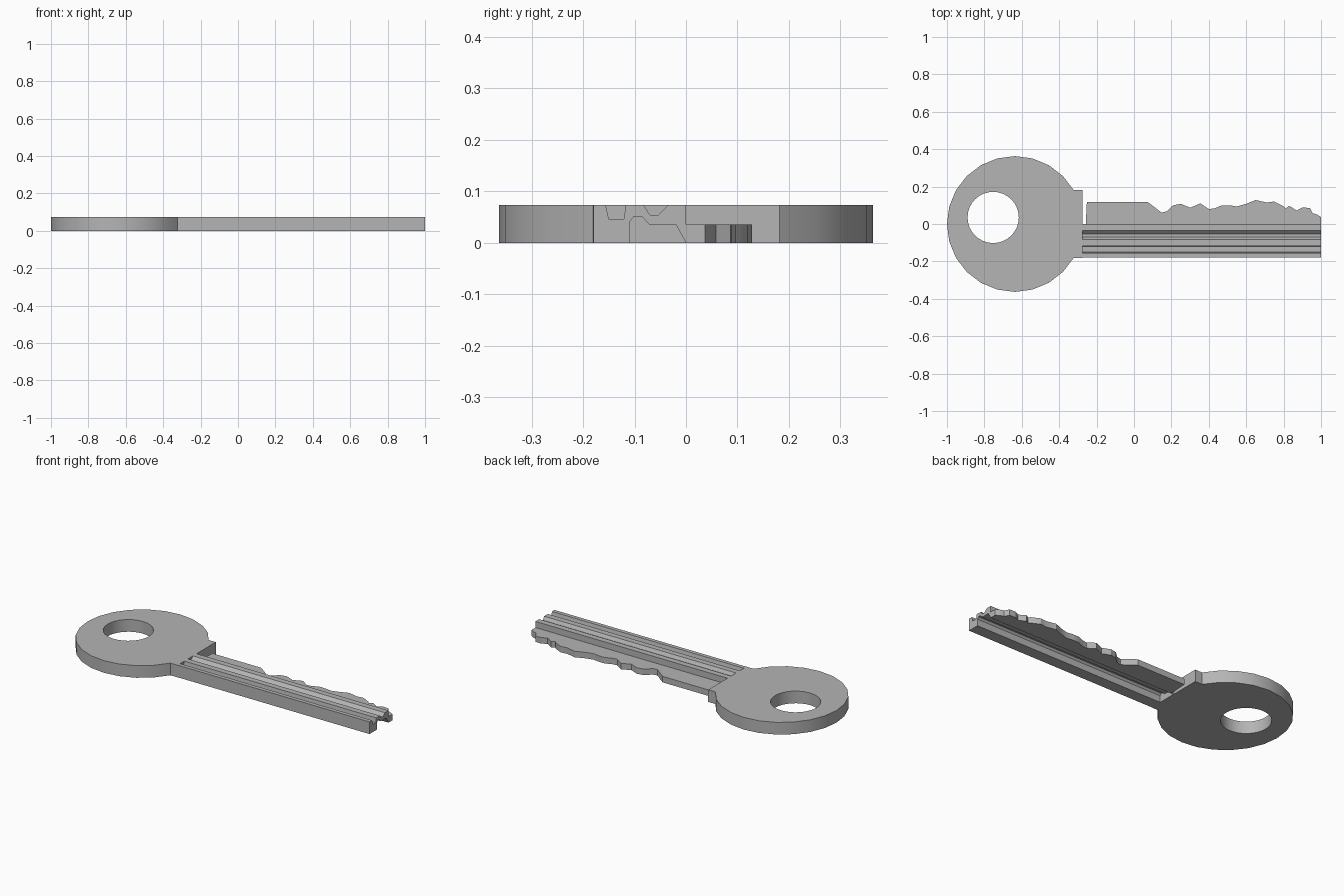
import bpy
import bmesh
from math import cos, sin, radians
from mathutils import Matrix, Vector

cube = bpy.data.objects.get("Cube")
if cube:
    bpy.data.objects.remove(cube, do_unlink=True)

THICK = 0.073
STEP = 0.036
NECK_X = -0.275
TIP_X = 1.0

metal = bpy.data.materials.new("grey metal")
metal.use_nodes = True
metal.diffuse_color = (0.46, 0.46, 0.46, 1)
metal.node_tree.nodes["Principled BSDF"].inputs["Base Color"].default_value = metal.diffuse_color


def arc(cx, cy, r, sides, first, last):
    """Points on a circle with the given number of sides."""
    angles = [radians(360 / sides * i) for i in range(first, last + 1)]
    return [(cx + r * cos(a), cy + r * sin(a)) for a in angles]


def prism(name, loops, depth, matrix=None):
    """Fill closed outlines (inner ones become holes) and extrude them."""
    bm = bmesh.new()
    edges = []
    for loop in loops:
        verts = [bm.verts.new((u, v, 0)) for u, v in loop]
        edges += [bm.edges.new((a, b)) for a, b in zip(verts, verts[1:] + verts[:1])]
    bmesh.ops.triangle_fill(bm, edges=edges, use_beauty=True, normal=Vector((0, 0, 1)))
    grown = bmesh.ops.extrude_face_region(bm, geom=bm.faces[:], use_keep_orig=True)
    top = [g for g in grown["geom"] if isinstance(g, bmesh.types.BMVert)]
    bmesh.ops.translate(bm, verts=top, vec=(0, 0, depth))
    bmesh.ops.recalc_face_normals(bm, faces=bm.faces[:])
    if matrix:
        bm.transform(matrix)
    mesh = bpy.data.meshes.new(name)
    bm.to_mesh(mesh)
    bm.free()
    mesh.materials.append(metal)
    obj = bpy.data.objects.new(name, mesh)
    bpy.context.collection.objects.link(obj)
    bpy.ops.object.select_all(action="DESELECT")
    obj.select_set(True)
    bpy.context.view_layer.objects.active = obj
    bpy.ops.object.shade_smooth_by_angle(angle=radians(30))
    return obj


# Round head with its square neck and ring hole
head = [(NECK_X, -0.181), (NECK_X, 0.182)] + arc(-0.637, 0, 0.363, 24, 2, 22)
hole = arc(-0.753, 0.035, 0.137, 32, 0, 31)
prism("head", [head, hole], THICK)

# Grooved blade: a y-z cross-section run along x
section = [
    (-0.18, 0), (-0.11, 0), (-0.11, 0.04), (-0.101, 0.0515), (-0.086, 0.0515),
    (-0.072, STEP), (-0.02, STEP), (0, 0), (0, THICK),
    (-0.035, THICK), (-0.054, 0.054), (-0.07, 0.054), (-0.082, THICK),
    (-0.117, THICK), (-0.121, 0.046), (-0.15, 0.046), (-0.156, THICK), (-0.18, THICK),
]
along_x = Matrix(((0, 0, 1, NECK_X), (1, 0, 0, 0), (0, 1, 0, 0), (0, 0, 0, 1)))
prism("blade", [section], TIP_X - NECK_X, along_x)

# Thin plate with the cut teeth
teeth = [
    (-0.258, 0), (-0.252, 0.118), (0.072, 0.118), (0.11, 0.09), (0.147, 0.061),
    (0.175, 0.068), (0.21, 0.1), (0.25, 0.108), (0.3, 0.087), (0.355, 0.11),
    (0.4, 0.08), (0.43, 0.083), (0.47, 0.1), (0.51, 0.1), (0.55, 0.094),
    (0.6, 0.108), (0.65, 0.128), (0.71, 0.115), (0.75, 0.12), (0.8, 0.095),
    (0.81, 0.083), (0.83, 0.097), (0.87, 0.072), (0.9, 0.088), (0.94, 0.086),
    (0.955, 0.058), (0.98, 0.05), (TIP_X, 0.037), (TIP_X, 0),
]
prism("teeth", [teeth], STEP)
